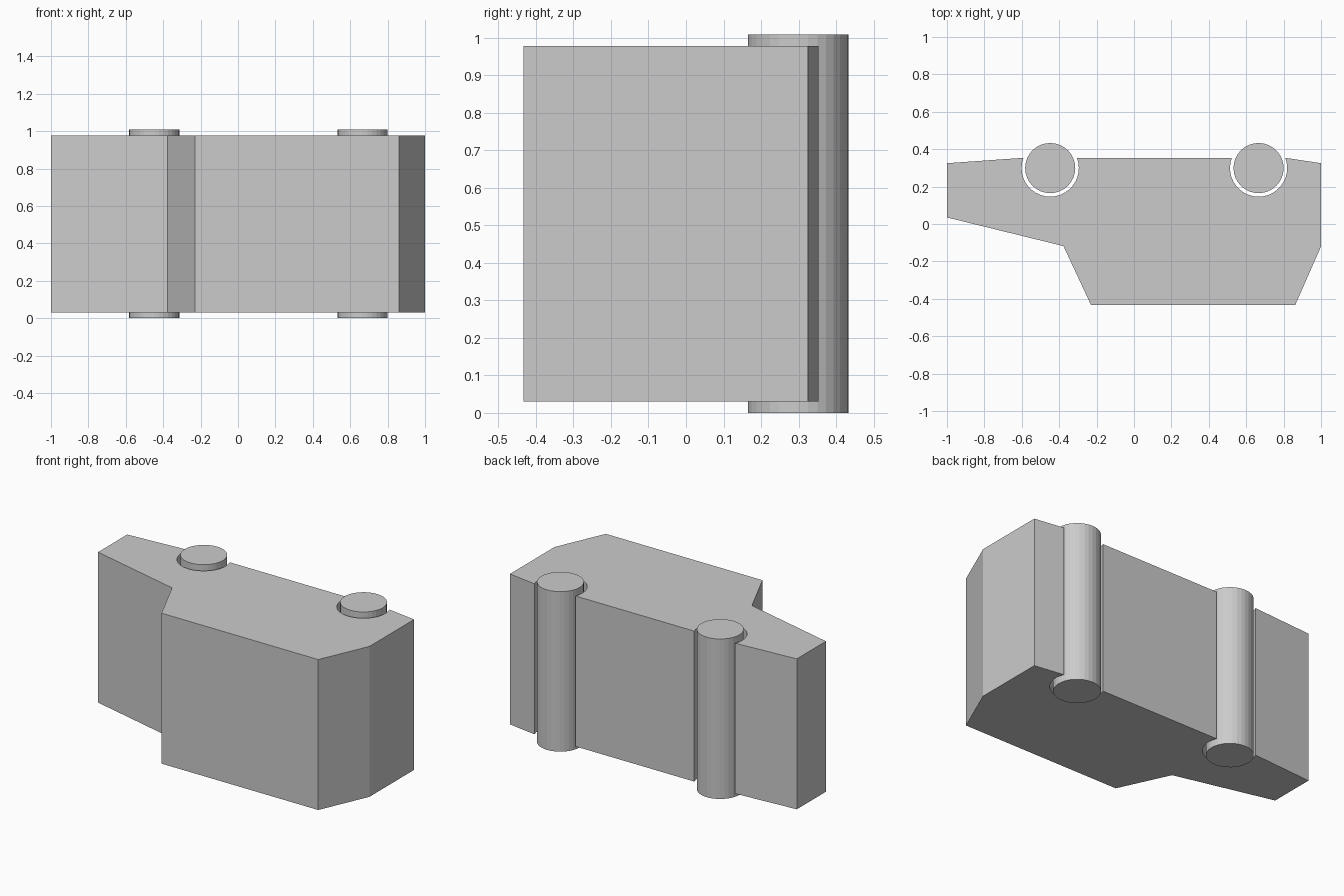
import bpy, bmesh
from math import cos, sin, radians, pi

if "Cube" in bpy.data.objects:
    bpy.data.objects.remove(bpy.data.objects["Cube"])

WHEEL_X = (-0.448, 0.666)
WHEEL_Y = 0.299
WHEEL_R, ARCH_R = 0.134, 0.153


def extrude_profile(name, points, z0, z1):
    bm = bmesh.new()
    face = bm.faces.new([bm.verts.new((x, y, z0)) for x, y in points])
    result = bmesh.ops.extrude_face_region(bm, geom=[face])
    top = [v for v in result["geom"] if isinstance(v, bmesh.types.BMVert)]
    bmesh.ops.translate(bm, verts=top, vec=(0, 0, z1 - z0))
    bmesh.ops.recalc_face_normals(bm, faces=bm.faces)
    mesh = bpy.data.meshes.new(name)
    bm.to_mesh(mesh)
    bm.free()
    obj = bpy.data.objects.new(name, mesh)
    bpy.context.collection.objects.link(obj)
    return obj


def arc(cx, cy, r, start, end, steps):
    angles = [radians(start + (end - start) * i / steps) for i in range(steps + 1)]
    return [(cx + r * cos(a), cy + r * sin(a)) for a in angles]


# Body: side outline with two open wheel arches
outline = [(-1, -0.12 + 0.155), (-1, 0.325)]
for x in WHEEL_X:
    outline += arc(x, WHEEL_Y, ARCH_R, 159, 381, 22)
outline += [(1, 0.325), (1, -0.12), (0.862, -0.433), (-0.23, -0.433), (-0.377, -0.118)]
extrude_profile("body", outline, 0.03, 0.978)

# Wheels: full-width rollers sticking out slightly on both sides
for name, x in zip(("front_wheels", "rear_wheels"), WHEEL_X):
    extrude_profile(name, arc(x, WHEEL_Y, WHEEL_R, 0, 360, 32)[:-1], 0, 1.008)
